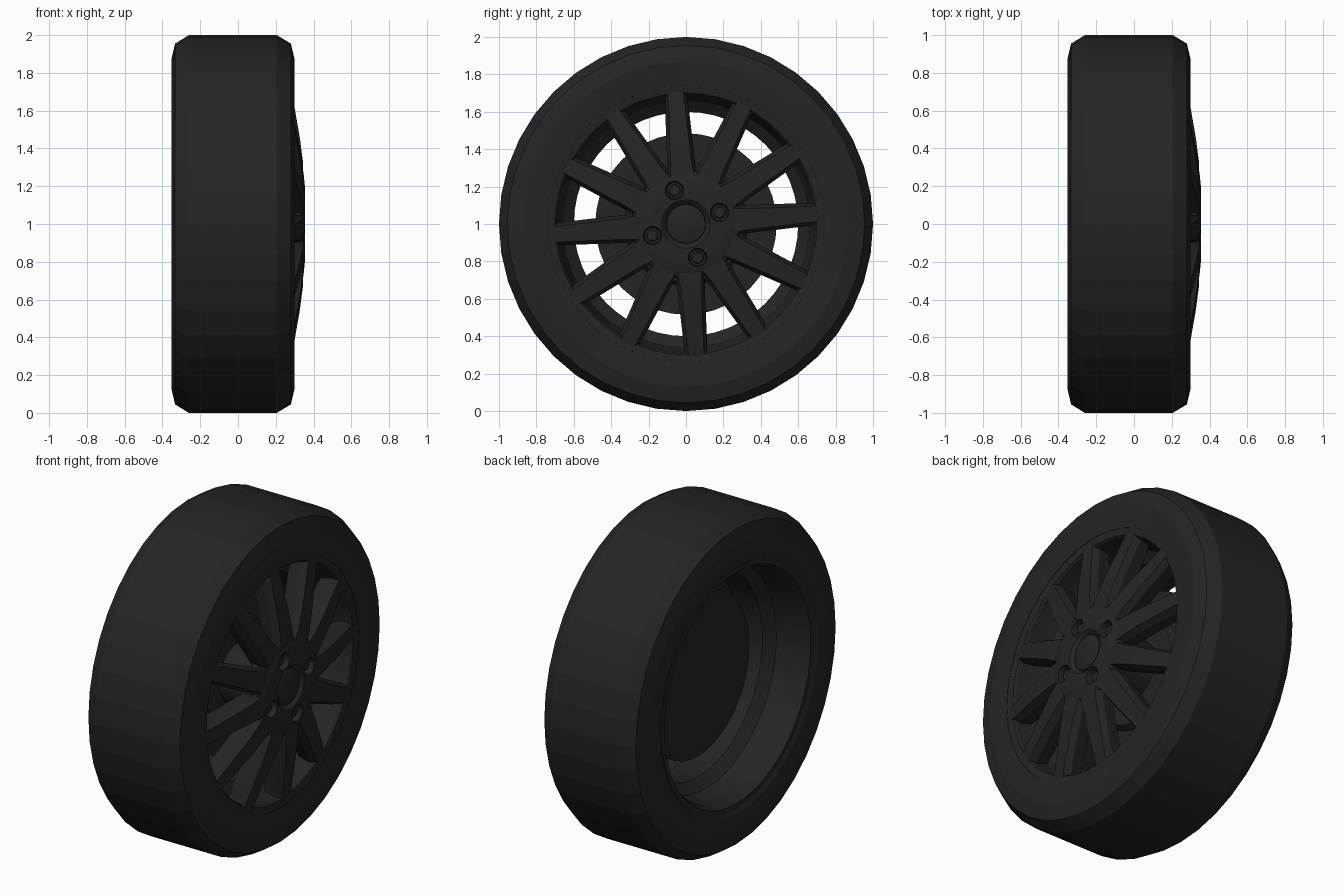
import bpy, bmesh, math
from mathutils import Matrix, Vector

if "Cube" in bpy.data.objects:
    bpy.data.objects.remove(bpy.data.objects["Cube"])

rubber = bpy.data.materials.new("dark_grey")
rubber.diffuse_color = (0.018, 0.018, 0.018, 1)
rubber.use_nodes = True
rubber.node_tree.nodes["Principled BSDF"].inputs["Base Color"].default_value = rubber.diffuse_color
AXLE = Vector((0, 0, 1))


def finish(bm, name, smooth=None):
    bmesh.ops.remove_doubles(bm, verts=bm.verts, dist=1e-5)
    bmesh.ops.recalc_face_normals(bm, faces=bm.faces)
    me = bpy.data.meshes.new(name)
    bm.to_mesh(me)
    bm.free()
    ob = bpy.data.objects.new(name, me)
    bpy.context.collection.objects.link(ob)
    me.materials.append(rubber)
    if smooth:
        bpy.ops.object.select_all(action='DESELECT')
        ob.select_set(True)
        bpy.context.view_layer.objects.active = ob
        bpy.ops.object.shade_smooth_by_angle(angle=math.radians(smooth))
    return ob


def lathe(bm, profile, n, closed=False, centre=AXLE, phase=0.0):
    """Spin (x, radius) points about an x-directed axis."""
    rings = []
    for i in range(n):
        a = phase + 2 * math.pi * i / n
        rings.append([bm.verts.new(centre + Vector((x, r * math.cos(a), r * math.sin(a))))
                      for x, r in profile])
    m = len(profile)
    for i in range(n):
        p, q = rings[i], rings[(i + 1) % n]
        for j in range(m if closed else m - 1):
            k = (j + 1) % m
            bm.faces.new((p[j], p[k], q[k], q[j]))
    bmesh.ops.remove_doubles(bm, verts=bm.verts, dist=1e-5)
    bmesh.ops.dissolve_degenerate(bm, edges=bm.edges, dist=1e-6)


def turned(name, profile, n, smooth=None, closed=False):
    bm = bmesh.new()
    lathe(bm, profile, n, closed)
    return finish(bm, name, smooth)


# Tyre: flat tread, chamfered shoulders, shallow sidewalls
turned("tyre", [(-0.335, 0.715), (-0.353, 0.76), (-0.353, 0.87), (-0.333, 0.955),
                (-0.26, 1.0), (0.205, 1.0), (0.28, 0.955), (0.30, 0.87),
                (0.29, 0.74), (0.25, 0.735)], 40)

# Rim barrel with a stepped inside and a flat front flange
turned("rim_barrel", [(-0.345, 0.73), (-0.345, 0.70), (-0.31, 0.68), (-0.14, 0.665),
                      (-0.09, 0.605), (0.08, 0.60), (0.13, 0.66), (0.22, 0.685),
                      (0.27, 0.692), (0.28, 0.70), (0.288, 0.735), (0.288, 0.742),
                      (0.24, 0.742), (0.10, 0.70), (0.06, 0.63), (-0.08, 0.63),
                      (-0.13, 0.70)], 48, 30, closed=True)

# Brake disc with raised hat
turned("brake_disc", [(-0.085, 0), (-0.085, 0.485), (-0.04, 0.485), (-0.04, 0.33),
                      (0.0, 0.31), (0.0, 0.18), (0.24, 0.18), (0.24, 0)], 40, 30)

# Hub the spokes grow from, with four bolt pockets cut out
hub = turned("hub", [(0.22, 0), (0.22, 0.25), (0.25, 0.295), (0.33, 0.288), (0.348, 0.26),
                     (0.355, 0.19), (0.353, 0.13), (0.338, 0.112), (0.328, 0.105),
                     (0.328, 0)], 48, 30)
LUG = math.radians(19)


def around(r, a):
    return AXLE + Vector((0, r * math.cos(a), r * math.sin(a)))


lug_angles = [LUG + k * math.pi / 2 for k in range(4)]
bm = bmesh.new()
for a in lug_angles:
    lathe(bm, [(0.29, 0), (0.29, 0.042), (0.37, 0.052), (0.37, 0)], 20,
          centre=around(0.19, a))
cutter = finish(bm, "bolt_pocket_cutter")
cutter.hide_render = True
cutter.hide_viewport = True
cut = hub.modifiers.new("pockets", 'BOOLEAN')
cut.operation = 'DIFFERENCE'
cut.object = cutter

# Wheel bolts
bm = bmesh.new()
for a in lug_angles:
    lathe(bm, [(0.28, 0), (0.28, 0.034), (0.325, 0.034), (0.332, 0.028), (0.332, 0)], 12,
          centre=around(0.19, a), phase=a)
finish(bm, "wheel_bolts")

# Plain centre cap
turned("centre_cap", [(0.30, 0), (0.30, 0.104), (0.338, 0.104), (0.344, 0.094), (0.346, 0)],
       32, 30)

# Spokes: (radius, front x, half face width, half base width, depth)
STATIONS = [(0.26, 0.346, 0.064, 0.074, 0.12), (0.33, 0.343, 0.056, 0.074, 0.12),
            (0.45, 0.328, 0.051, 0.070, 0.12), (0.60, 0.302, 0.045, 0.064, 0.12),
            (0.68, 0.288, 0.042, 0.060, 0.11), (0.74, 0.276, 0.040, 0.056, 0.10)]


def spoke(bm, angle):
    rot = Matrix.Rotation(angle, 3, 'X')
    rings = []
    for r, x, wf, wb, d in STATIONS:
        sec = [(x - 0.04, -wb), (x, -wf), (x, wf), (x - 0.04, wb),
               (x - d, wb * 0.85), (x - d, -wb * 0.85)]
        rings.append([bm.verts.new(AXLE + rot @ Vector((px, r, pz))) for px, pz in sec])
    for p, q in zip(rings, rings[1:]):
        for j in range(6):
            k = (j + 1) % 6
            bm.faces.new((p[j], p[k], q[k], q[j]))
    bm.faces.new(rings[0])
    bm.faces.new(rings[-1])


# A pair of spokes flanks each bolt, one single spoke sits between bolts
bm = bmesh.new()
for a in lug_angles:
    for off in (-14.5, 14.5, 45):
        spoke(bm, a + math.radians(off))
finish(bm, "spokes", 20)
